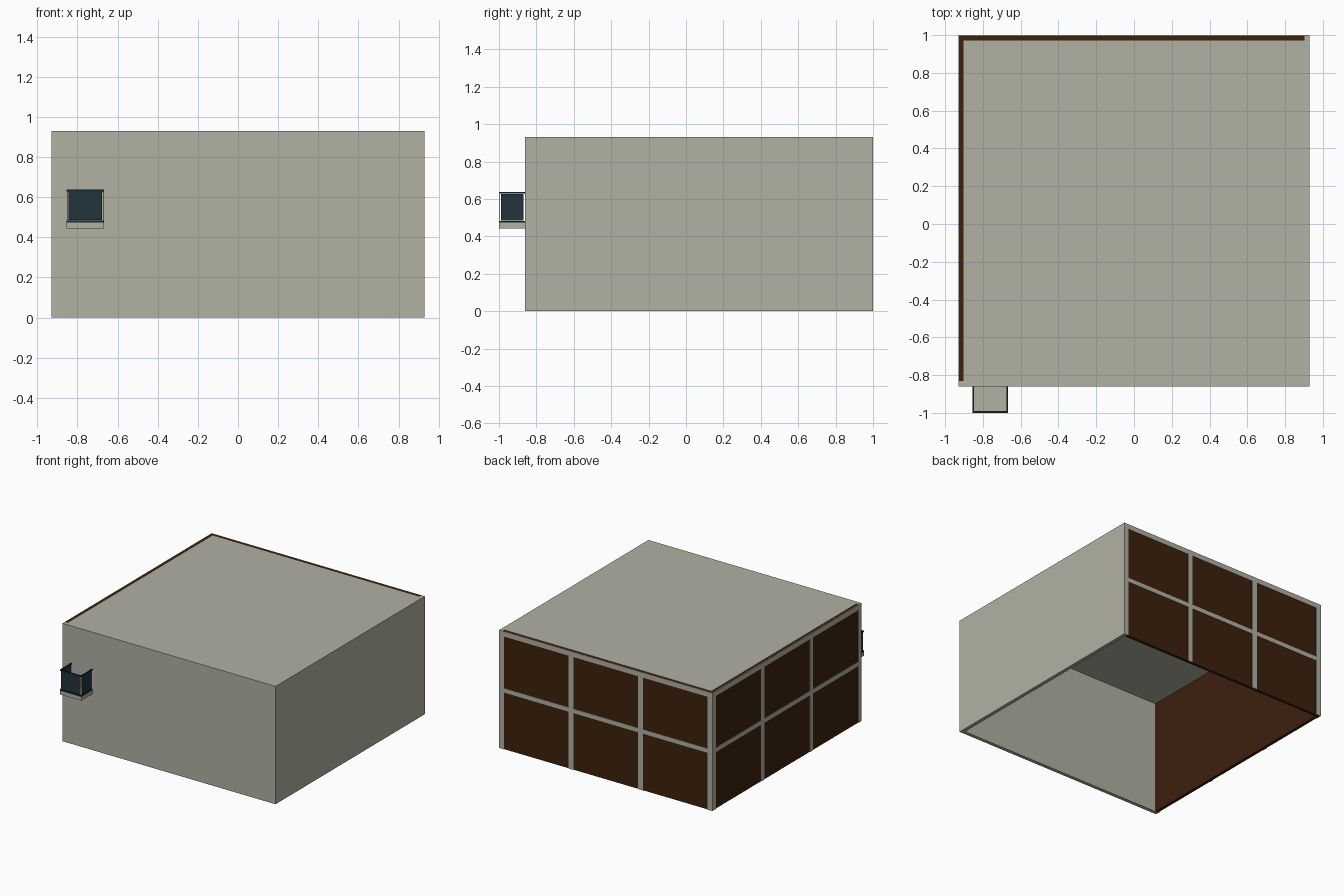
import bpy, bmesh

if "Cube" in bpy.data.objects:
    bpy.data.objects.remove(bpy.data.objects["Cube"])


def material(name, rgb):
    m = bpy.data.materials.new(name)
    m.diffuse_color = (*rgb, 1)
    m.use_nodes = True
    m.node_tree.nodes["Principled BSDF"].inputs["Base Color"].default_value = m.diffuse_color
    return m


concrete = material("concrete", (0.44, 0.44, 0.37))
brown = material("dark_brown", (0.046, 0.015, 0.004))
teal = material("dark_teal", (0.016, 0.036, 0.047))
rail_mat = material("deep_teal", (0.009, 0.022, 0.029))


def boxes(name, mat, *ranges):
    """One object made of boxes, each given as (x0, x1, y0, y1, z0, z1)."""
    bm = bmesh.new()
    for x0, x1, y0, y1, z0, z1 in ranges:
        vs = bmesh.ops.create_cube(bm, size=1)["verts"]
        for v in vs:
            v.co = (x0 if v.co.x < 0 else x1,
                    y0 if v.co.y < 0 else y1,
                    z0 if v.co.z < 0 else z1)
    me = bpy.data.meshes.new(name)
    bm.to_mesh(me)
    bm.free()
    me.materials.append(mat)
    ob = bpy.data.objects.new(name, me)
    bpy.context.collection.objects.link(ob)
    return ob


W, F, B, H, T = 0.93, -0.86, 1.0, 0.93, 0.028   # half width, front, back, height, wall
R = 0.004                                       # frame relief over the brown panels

# Concrete shell, open underneath
boxes("front_wall", concrete, (-W, W, F, F + T, 0, H))
boxes("right_wall", concrete, (W - T, W, F + T, B, 0, H))
boxes("roof", concrete, (-W + T, W - T, F + T, B - T, H - T, H))

# Brown panel walls
boxes("back_panel", brown, (-W + R, W - T, B - T, B - R, 0, H))
boxes("left_panel", brown, (-W + R, -W + T, F + T, B - T, 0, H))


def grid(a0, a1, post=0.04, bar=0.034):
    """Posts at thirds, a top bar and a middle bar, as (a0, a1, z0, z1)."""
    cells = [(a0, a1, H - 0.04, H)]
    step = (a1 - a0 - post) / 3
    for i in range(4):
        p = a0 + i * step
        cells.append((p, p + post, 0, H - 0.04))
        if i < 3:
            cells.append((p + post, p + step, H / 2 - bar / 2, H / 2 + bar / 2))
    return cells


# Concrete frames over the panels
boxes("back_frame", concrete,
      *[(a, b, B - R - 0.001, B, c, d) for a, b, c, d in grid(-W, W)])
boxes("left_frame", concrete,
      *[(-W, -W + R + 0.001, a, b, c, d) for a, b, c, d in grid(F, B - R)])

# Balcony slab
X0, X1, Y0 = -0.855, -0.667, -1.0
boxes("balcony_floor", concrete, (X0, X1, Y0, F, 0.443, 0.473))

# Balcony rails, top and bottom, on three sides
r = 0.009
rails = []
for z in (0.474, 0.629):
    rails += [(X0, X1, Y0, Y0 + r, z, z + r),
              (X0, X0 + r, Y0 + r, F, z, z + r),
              (X1 - r, X1, Y0 + r, F, z, z + r)]
boxes("balcony_rails", rail_mat, *rails)

# Thin glass panels with gaps at the corners
g, z0, z1 = 0.01, 0.486, 0.627
boxes("balcony_panels", teal,
      (X0 + g, X1 - g, Y0 + 0.003, Y0 + 0.006, z0, z1),
      (X0 + 0.003, X0 + 0.006, Y0 + g, F - g, z0, z1),
      (X1 - 0.006, X1 - 0.003, Y0 + g, F - g, z0, z1))
